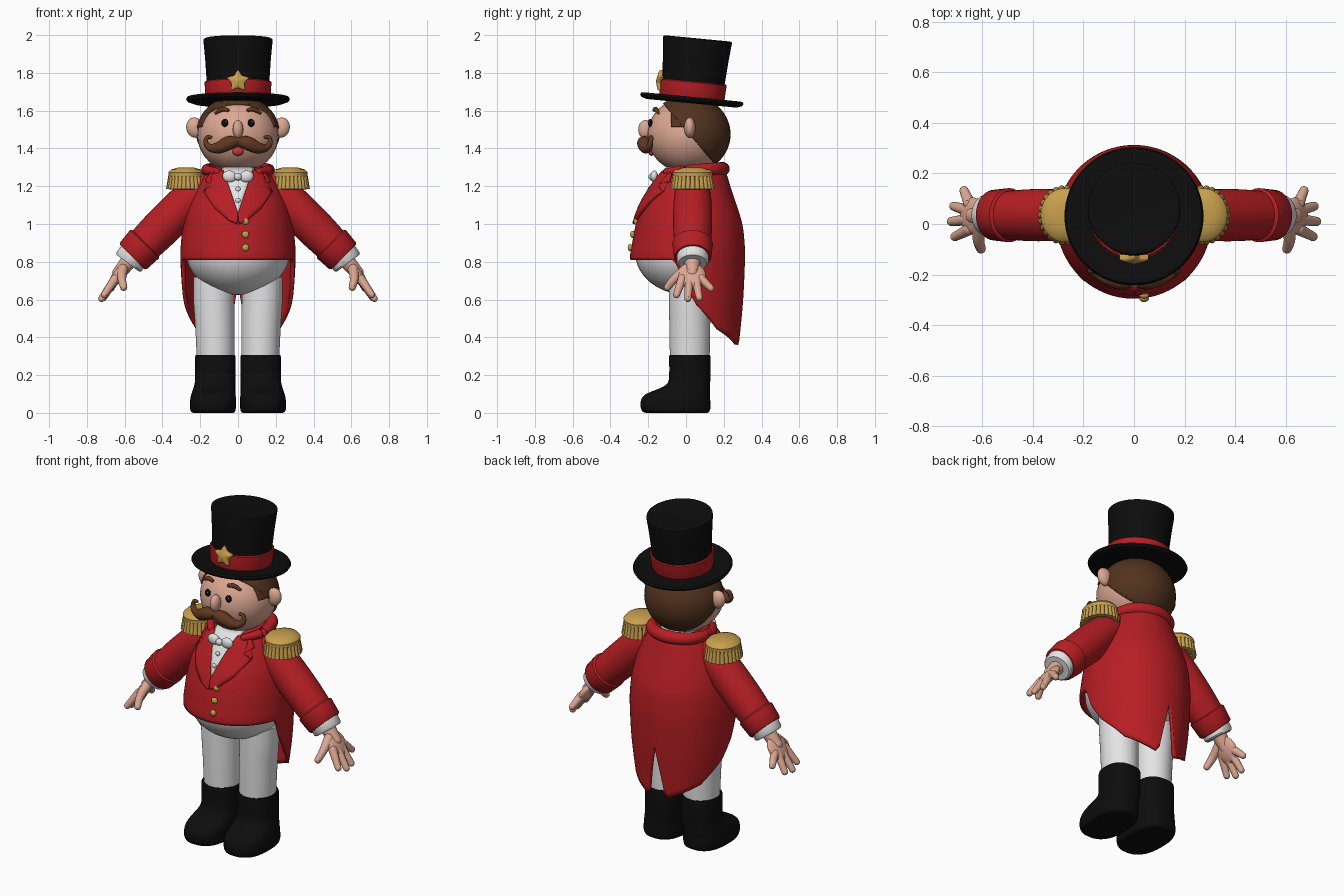
import bpy, bmesh, math
from math import sin, cos, pi, sqrt, radians
from mathutils import Matrix, Vector

if "Cube" in bpy.data.objects:
    bpy.data.objects.remove(bpy.data.objects["Cube"])

SIDES = (("left", 1), ("right", -1))
made = []


def colour(name, rgb, rough=0.6):
    m = bpy.data.materials.new(name)
    m.use_nodes = True
    m.diffuse_color = (*rgb, 1)
    node = m.node_tree.nodes["Principled BSDF"]
    node.inputs["Base Color"].default_value = (*rgb, 1)
    node.inputs["Roughness"].default_value = rough
    return m


RED = colour("coat red", (0.47, 0.013, 0.017))
BLACK = colour("black", (0.004, 0.004, 0.004))
WHITE = colour("white", (0.78, 0.78, 0.78))
SKIN = colour("skin", (0.72, 0.39, 0.29))
GOLD = colour("gold", (0.58, 0.35, 0.075))
HAIR = colour("hair brown", (0.085, 0.033, 0.013))
TACHE = colour("moustache brown", (0.12, 0.04, 0.015))
LIP = colour("lip red", (0.65, 0.03, 0.04))


def finish(name, bm, mat, thick=0, offset=-1.0):
    bmesh.ops.recalc_face_normals(bm, faces=bm.faces)
    me = bpy.data.meshes.new(name)
    bm.to_mesh(me)
    bm.free()
    me.materials.append(mat)
    ob = bpy.data.objects.new(name, me)
    bpy.context.collection.objects.link(ob)
    if thick:
        mod = ob.modifiers.new("thickness", "SOLIDIFY")
        mod.thickness, mod.offset = thick, offset
    made.append(ob)
    return ob


def resample(rows, k):
    """Catmull-Rom smoothing of a list of rows."""
    out = []
    for i in range(len(rows) - 1):
        a, b, c, d = (rows[max(0, min(len(rows) - 1, i + j))] for j in (-1, 0, 1, 2))
        for t in (j / k for j in range(k)):
            out.append([q + 0.5 * t * (r - p + t * (2*p - 5*q + 4*r - s + t * (3*(q - r) + s - p)))
                        for p, q, r, s in zip(a, b, c, d)])
    return out + [list(rows[-1])]


def skin_grid(bm, rings):
    for r0, r1 in zip(rings, rings[1:]):
        for i in range(len(r0)):
            j = (i + 1) % len(r0)
            bm.faces.new((r0[i], r0[j], r1[j], r1[i]))


def loft(name, rows, mat, k=1, n=48, power=2.0):
    """Stack of rounded sections; rows are (z, cx, cy, rx, ry)."""
    bm = bmesh.new()
    rings = []
    for z, cx, cy, rx, ry in resample(rows, k):
        ring = []
        for i in range(n):
            c, s = cos(2 * pi * i / n), sin(2 * pi * i / n)
            e = 2 / power
            ring.append(bm.verts.new((cx + rx * math.copysign(abs(c) ** e, c),
                                      cy + ry * math.copysign(abs(s) ** e, s), z)))
        rings.append(ring)
    skin_grid(bm, rings)
    bm.faces.new(rings[0])
    bm.faces.new(rings[-1])
    return finish(name, bm, mat)


def lathe(name, rows, mat, **kw):
    return loft(name, [(z, 0, 0, r, r) for z, r in rows], mat, n=64, **kw)


def ball(name, loc, radii, mat, rot=0):
    bm = bmesh.new()
    m = Matrix.Translation(loc) @ Matrix.Rotation(rot, 4, "Y") @ Matrix.Diagonal((*radii, 1))
    bmesh.ops.create_uvsphere(bm, u_segments=32, v_segments=20, radius=1, matrix=m)
    return finish(name, bm, mat)


def tube(name, pts, mat, round_ends=True, k=6, n=20):
    """Tapered round tube through (x, y, z, r) points."""
    path = resample(pts, k)
    bm = bmesh.new()
    rings = []
    for i, p in enumerate(path):
        a, b = path[max(0, i - 1)], path[min(len(path) - 1, i + 1)]
        d = (Vector(b[:3]) - Vector(a[:3])).normalized()
        u = d.cross(Vector((0.13, 1, 0.08))).normalized()
        v = d.cross(u)
        rings.append([bm.verts.new(Vector(p[:3]) + p[3] * (u * cos(2*pi*j/n) + v * sin(2*pi*j/n)))
                      for j in range(n)])
    skin_grid(bm, rings)
    bm.faces.new(rings[0])
    bm.faces.new(rings[-1])
    if round_ends:
        for p in (path[0], path[-1]):
            bmesh.ops.create_uvsphere(bm, u_segments=16, v_segments=10, radius=p[3],
                                      matrix=Matrix.Translation(p[:3]))
    return finish(name, bm, mat)


# Tailcoat: rows are (z, half width, front y, back y)
COAT = resample([(1.31, .12, -.08, .18), (1.27, .175, -.13, .212), (1.2, .22, -.175, .235),
                 (1.1, .265, -.23, .268), (1.0, .29, -.265, .298), (.9, .302, -.285, .31),
                 (.81, .305, -.295, .312), (.6, .29, -.27, .303), (.35, .25, -.235, .285)], 8)
HEM = [(0, .81), (75, .81), (79, .78), (85, .68), (98, .57), (124, .44), (150, .385),
       (164, .36), (168, .38), (180, .67)]


def lookup(table, v):
    for p, q in zip(table, table[1:]):
        if min(p[0], q[0]) <= v <= max(p[0], q[0]):
            t = (v - p[0]) / (q[0] - p[0])
            return [a + (b - a) * t for a, b in zip(p, q)][1:]
    return list(table[-1][1:])


def coat_section(z):
    rx, yf, yb = lookup(COAT, z)
    return rx, (yf + yb) / 2, (yb - yf) / 2


def coat_front(x, z):
    rx, cy, ry = coat_section(z)
    return cy - ry * sqrt(max(0, 1 - (x / rx) ** 2))


bm = bmesh.new()
rings = []
for i in range(33):
    ring = []
    for deg in range(-180, 180, 2):
        z = 1.31 + (lookup(HEM, abs(deg))[0] - 1.31) * i / 32
        rx, cy, ry = coat_section(z)
        ring.append(bm.verts.new((rx * sin(radians(deg)), cy - ry * cos(radians(deg)), z)))
    rings.append(ring)
skin_grid(bm, rings)
finish("tailcoat", bm, RED, 0.02)


def coat_plate(name, outline, mat, lift, thick):
    """Flat outline in x and z, draped over the coat front."""
    bm = bmesh.new()
    bm.faces.new([bm.verts.new((x, 0, z)) for x, z in outline])
    bmesh.ops.triangulate(bm, faces=bm.faces)
    bmesh.ops.subdivide_edges(bm, edges=bm.edges, cuts=7, use_grid_fill=True)
    for v in bm.verts:
        v.co.y = coat_front(v.co.x, v.co.z) - lift
    return finish(name, bm, mat, thick, 0)


coat_plate("shirt_front", [(-.09, 1.3), (.09, 1.3), (0, 1.05)], WHITE, .004, .008)
LAPEL = [(.075, 1.28), (.13, 1.285), (.17, 1.225), (.135, 1.2), (.18, 1.17), (.12, 1.08),
         (.05, 1.02), (.005, 1.0), (0, 1.055)]
for side, s in SIDES:
    coat_plate(side + "_lapel", [(s * x, z) for x, z in LAPEL], RED, .01, .02)
tube("coat_collar", [(-.11, -.1, 1.275, .02), (-.165, 0, 1.285, .028), (-.13, .14, 1.29, .034),
                     (0, .195, 1.292, .036), (.13, .14, 1.29, .034), (.165, 0, 1.285, .028),
                     (.11, -.1, 1.275, .02)], RED)
loft("shirt_collar", [(1.18, 0, .03, .14, .14), (1.27, 0, .03, .125, .135), (1.3, 0, .03, .115, .13)], WHITE)
for i in range(3):
    z = 1.015 - .07 * i
    ball("coat_button_%d" % i, (.04, coat_front(.04, z) - .008, z), (.019, .013, .019), GOLD)
for i in range(2):
    z = 1.185 - .06 * i
    ball("shirt_button_%d" % i, (0, coat_front(0, z) - .01, z), (.013, .009, .013), WHITE)
ball("bow_knot", (0, -.18, 1.25), (.02, .018, .02), WHITE)

# Trousers
ball("trouser_seat", (0, .005, .85), (.275, .275, .225), WHITE)
for side, s in SIDES:
    loft(side + "_trouser_leg", [(.72, s*.128, .02, .108, .11), (.6, s*.128, .02, .108, .11),
                                 (.45, s*.122, .02, .104, .108), (.28, s*.118, .02, .1, .105)], WHITE, 4)
    # Boots
    loft(side + "_boot", [(0, s*.132, -.05, .105, .16), (.006, s*.132, -.053, .116, .176),
                          (.03, s*.133, -.055, .122, .185), (.07, s*.132, -.055, .121, .183),
                          (.1, s*.13, -.042, .117, .17), (.125, s*.126, -.012, .112, .14),
                          (.145, s*.123, .008, .109, .119), (.18, s*.12, .02, .107, .109),
                          (.295, s*.12, .02, .107, .11), (.306, s*.12, .02, .101, .104)],
         BLACK, 2, power=2.5)
    # Sleeves and cuffs
    tube(side + "_sleeve", [(s*.18, .035, 1.19, .085), (s*.26, .035, 1.125, .1), (s*.4, .035, .985, .103),
                            (s*.51, .035, .875, .095)], RED, n=36)
    tube(side + "_coat_cuff", [(s*.488, .035, .9, .094), (s*.494, .035, .894, .107),
                               (s*.553, .035, .832, .1), (s*.56, .035, .825, .092)], RED, False, 1, 36)
    tube(side + "_shirt_cuff", [(s*.55, .035, .835, .085), (s*.577, .035, .8, .083),
                                (s*.583, .035, .792, .074)], WHITE, False, 1, 36)
    # Hands
    tube(side + "_wrist", [(s*.56, .035, .825, .045), (s*.63, .033, .74, .036)], SKIN)
    ball(side + "_palm", (s*.637, .032, .725), (.029, .073, .08), SKIN, math.atan2(s*.55, -.83))
    for name, y0, tip in (("index", -.02, (.708, -.05, .625)), ("middle", .018, (.722, .01, .605)),
                          ("ring", .052, (.712, .07, .61)), ("little", .08, (.672, .132, .66))):
        tube("%s_%s_finger" % (side, name), [(s*.65, y0, .71, .024), (s*tip[0], tip[1], tip[2], .018)], SKIN)
    tube(side + "_thumb", [(s*.61, 0, .76, .028), (s*.615, -.06, .71, .023), (s*.605, -.098, .665, .019)], SKIN)
    # Epaulettes with tassel fringe
    ex, ey = s * .275, .035
    loft(side + "_epaulette", [(1.2, ex, ey, .075, .085), (1.25, ex, ey, .08, .09), (1.252, ex, ey, .092, .104),
                               (1.272, ex, ey, .094, .106), (1.288, ex, ey, .08, .092),
                               (1.298, ex, ey, .045, .05), (1.3, ex, ey, .01, .01)], GOLD)
    bm = bmesh.new()
    for i in range(26):
        c, d = cos(2 * pi * i / 26), sin(2 * pi * i / 26)
        m = Matrix.Translation((ex + .088 * c, ey + .1 * d, 1.222)) @ Matrix.Rotation(.12 * d, 4, "X") \
            @ Matrix.Rotation(-.12 * c, 4, "Y")
        bmesh.ops.create_cone(bm, cap_ends=True, segments=10, radius1=.014, radius2=.01, depth=.076, matrix=m)
    finish(side + "_epaulette_fringe", bm, GOLD)
    ball(side + "_bow_wing", (s*.045, -.168, 1.252), (.037, .02, .031), WHITE, s * -.1)
    # Face details
    ball(side + "_eye", (s*.07, -.19, 1.535), (.018, .012, .021), BLACK)
    ball(side + "_eye_glint", (s*.07 + .006, -.2, 1.542), (.004, .004, .004), WHITE)
    tube(side + "_eyebrow", [(s*.055, -.168, 1.604, .01), (s*.085, -.16, 1.607, .013),
                             (s*.118, -.148, 1.588, .008)], TACHE)
    ball(side + "_ear", (s*.228, .02, 1.51), (.046, .03, .054), SKIN, s * .25)
    tube(side + "_moustache", [(0, -.222, 1.437, .024), (s*.05, -.222, 1.428, .037), (s*.1, -.213, 1.405, .032),
                               (s*.145, -.198, 1.403, .021), (s*.17, -.188, 1.428, .014),
                               (s*.164, -.184, 1.458, .011), (s*.145, -.186, 1.46, .009)], TACHE)

# Head
ball("head", (0, .01, 1.47), (.215, .215, .2), SKIN)
ball("nose", (0, -.215, 1.5), (.028, .038, .05), SKIN)
ball("mouth", (0, -.182, 1.385), (.03, .018, .024), LIP)


def hair(name, planes):
    bm = bmesh.new()
    m = Matrix.Translation((0, .014, 1.475)) @ Matrix.Diagonal((.222, .222, .207, 1))
    bmesh.ops.create_uvsphere(bm, u_segments=48, v_segments=32, radius=1, matrix=m)
    for co, no in planes:
        bmesh.ops.bisect_plane(bm, geom=bm.verts[:] + bm.edges[:] + bm.faces[:],
                               plane_co=co, plane_no=no, clear_inner=True)
    finish(name, bm, HAIR, 0.015)


hair("back_hair", [((0, .03, 1.46), (0, 1, .85))])
hair("side_hair", [((0, -.08, 1.5), (0, 1, 0)), ((0, 0, 1.515), (0, 0, 1))])

# Top hat, leaning back a little
hat = [lathe("hat_brim", [(-.012, .15), (-.016, .24), (-.006, .268), (.006, .275), (.017, .268),
                          (.018, .25), (.01, .15)], BLACK),
       lathe("hat_crown", [(0, .163), (.1, .166), (.22, .174), (.315, .183), (.325, .182),
                           (.329, .174), (.326, .16)], BLACK),
       lathe("hat_band", [(.01, .169), (.02, .173), (.095, .177), (.1, .172)], RED)]
bm = bmesh.new()
front, back = [], []
for i in range(10):
    r = .036 if i % 2 else .064
    x, z = r * sin(pi * i / 5), r * cos(pi * i / 5)
    front.append(bm.verts.new((x, -.186, .085 + z)))
    back.append(bm.verts.new((x, -.16, .085 + z)))
skin_grid(bm, [back, front])
bm.faces.new(back)
centre = bm.verts.new((0, -.2, .085))
for i in range(10):
    bm.faces.new((front[i], front[(i + 1) % 10], centre))
star = finish("hat_star", bm, GOLD)
bevel = star.modifiers.new("soft edges", "BEVEL")
bevel.width, bevel.segments = .007, 3
for ob in hat + [star]:
    ob.location = (0, .03, 1.655)
    ob.rotation_euler.x = radians(-5.5)

bpy.ops.object.select_all(action="DESELECT")
for ob in made:
    ob.select_set(True)
bpy.context.view_layer.objects.active = made[0]
bpy.ops.object.shade_smooth_by_angle(angle=radians(40))
